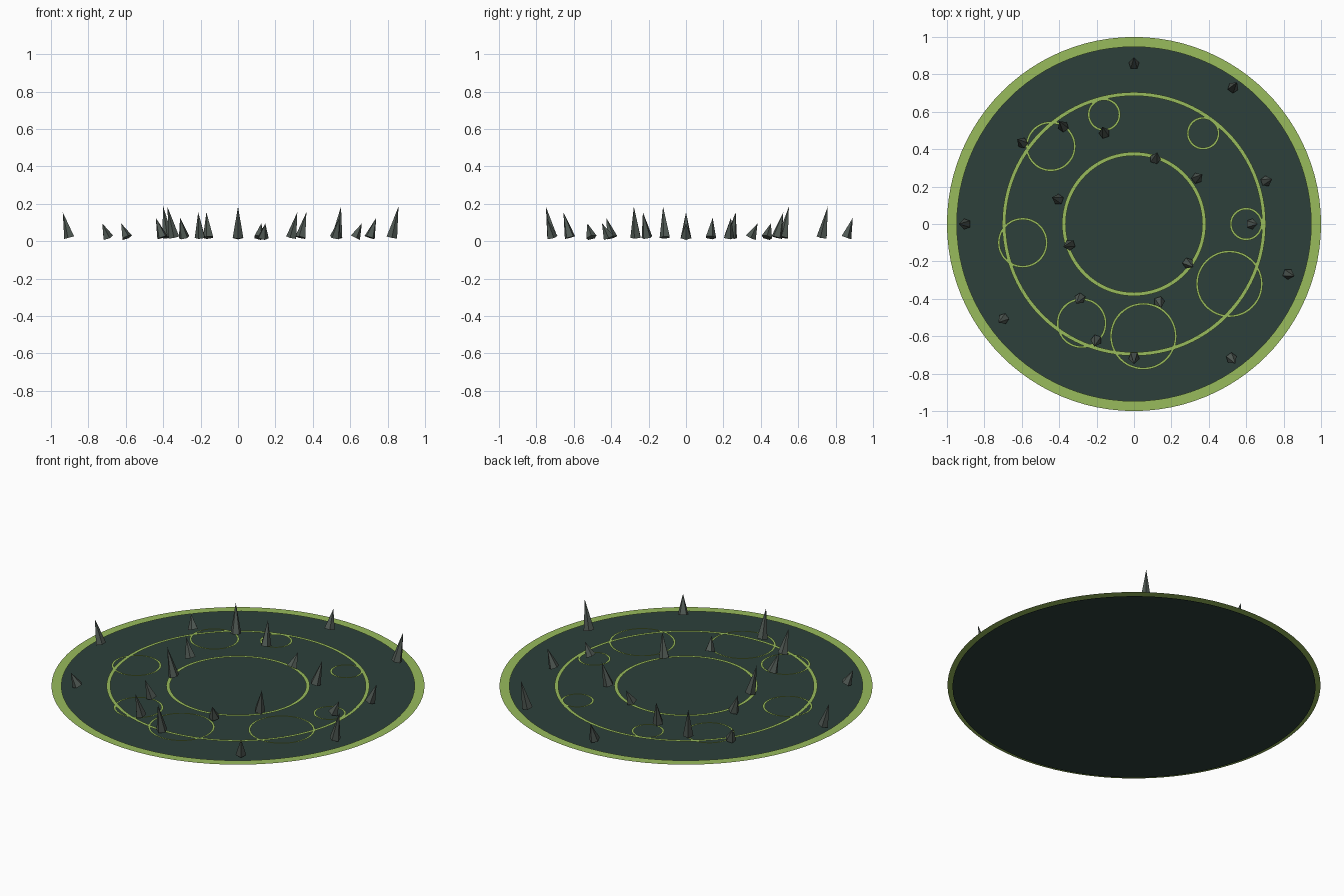
import bpy, math
from mathutils import Vector

if "Cube" in bpy.data.objects:
    bpy.data.objects.remove(bpy.data.objects["Cube"])


def material(name, rgb):
    m = bpy.data.materials.new(name)
    m.diffuse_color = (*rgb, 1)
    m.use_nodes = True
    m.node_tree.nodes["Principled BSDF"].inputs["Base Color"].default_value = m.diffuse_color
    return m


DARK = material("dark green", (0.026, 0.051, 0.043))
LIME = material("lime green", (0.314, 0.497, 0.107))
STONE = material("grey stone", (0.080, 0.100, 0.088))


def build(name, verts, faces, mat):
    me = bpy.data.meshes.new(name)
    me.from_pydata(verts, [], faces)
    me.materials.append(mat)
    ob = bpy.data.objects.new(name, me)
    bpy.context.collection.objects.link(ob)
    return ob


def circle(r, n, x=0, y=0, z=0):
    return [(x + r * math.cos(2 * math.pi * i / n), y + r * math.sin(2 * math.pi * i / n), z)
            for i in range(n)]


def flat_ring(name, r_in, r_out, z, n=64, x=0, y=0):
    verts = circle(r_in, n, x, y, z) + circle(r_out, n, x, y, z)
    faces = [(i, n + i, n + (i + 1) % n, (i + 1) % n) for i in range(n)]
    return build(name, verts, faces, LIME)


# Flat ground disc
build("disc", circle(0.973, 96), [tuple(range(96))], DARK)

# Rim and the two concentric rings
flat_ring("rim", 0.947, 1.0, 0.01, 96)
flat_ring("middle_ring", 0.685, 0.705, 0.01, 96)
flat_ring("inner_ring", 0.365, 0.385, 0.01, 96)

# Small scattered rings: x, y, outer radius
small = [(-0.16, 0.585, 0.088), (0.37, 0.485, 0.088), (-0.445, 0.415, 0.134),
         (-0.595, -0.10, 0.134), (0.60, 0.0, 0.088), (0.51, -0.32, 0.179),
         (-0.28, -0.53, 0.134), (0.05, -0.60, 0.179)]
for i, (x, y, r) in enumerate(small):
    flat_ring(f"small_ring_{i + 1}", r - 0.012, r, 0.01, 48, x, y)

# Stone spikes: one every 18 degrees, leaning outward, four heights in turn
radii = [0.625, 0.74, 0.415, 0.90, 0.365, 0.855, 0.51, 0.643, 0.735, 0.425,
         0.90, 0.36, 0.86, 0.49, 0.652, 0.712, 0.435, 0.885, 0.355, 0.865]
SIDES = 5
for k, r in enumerate(radii):
    a = math.radians(18 * k)
    out = Vector((math.cos(a), math.sin(a), 0))
    base = out * r + Vector((0, 0, 0.02))
    tip = out * (r + 0.037) + Vector((0, 0, (0.095, 0.125, 0.155, 0.185)[k % 4]))
    axis = (tip - base).normalized()
    side = Vector((-out.y, out.x, 0))
    front = side.cross(axis)
    verts = [base + 0.03 * (front * math.cos(t) + side * math.sin(t))
             for t in (2 * math.pi * i / SIDES for i in range(SIDES))] + [tip]
    faces = [(i, (i + 1) % SIDES, SIDES) for i in range(SIDES)]
    faces.append(tuple(reversed(range(SIDES))))
    build(f"spike_{k + 1}", verts, faces, STONE)
